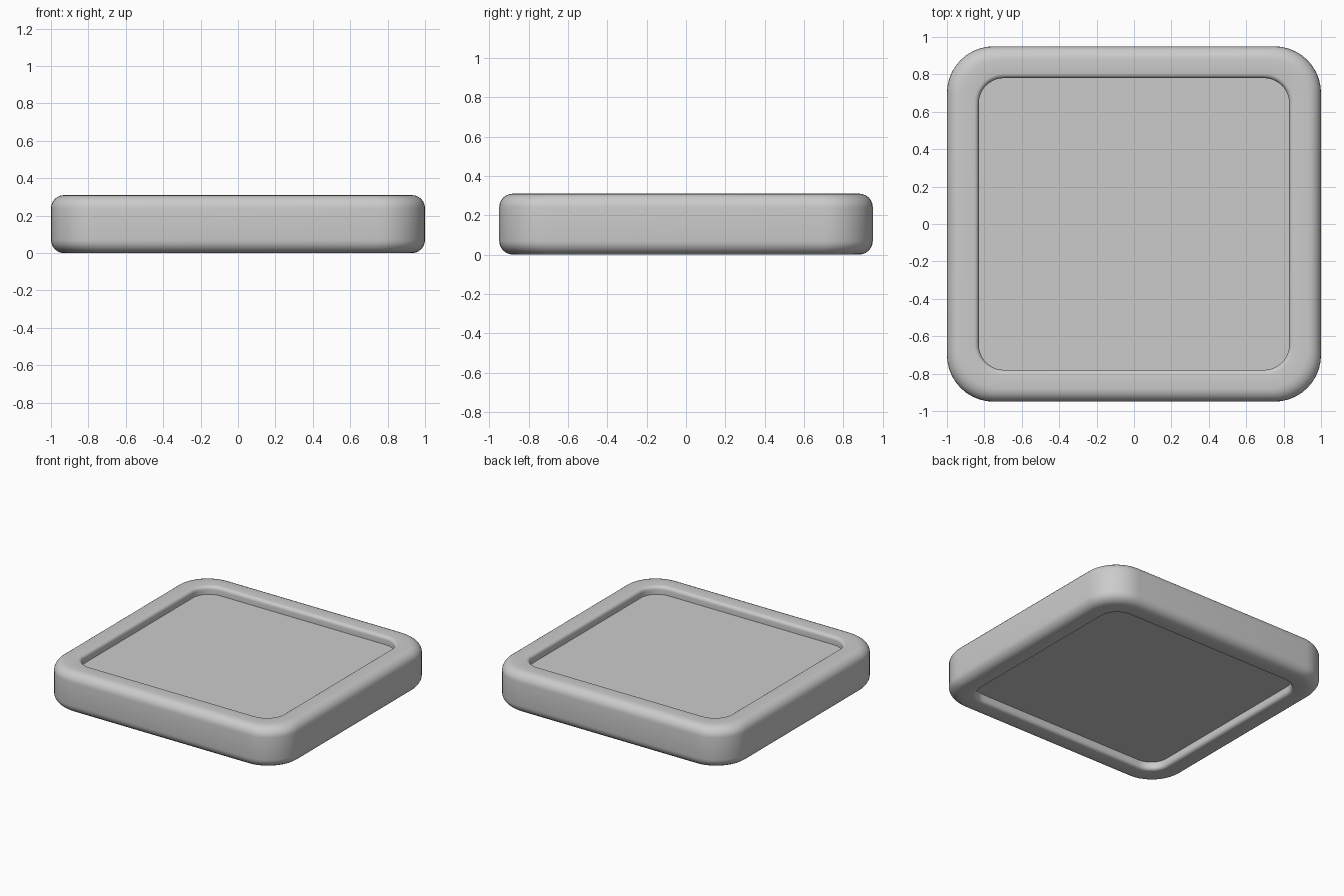
import bpy, bmesh, math

if "Cube" in bpy.data.objects:
    bpy.data.objects.remove(bpy.data.objects["Cube"])

H = 0.31       # total height
DEPTH = 0.06   # recess depth on both faces
SEG = 10       # segments per rounded corner


def ring(bm, inset, z, r):
    """Rounded rectangle loop, inset from the outer 2 x 1.9 outline."""
    hx, hy = 1.0 - inset - r, 0.95 - inset - r
    verts = []
    for k, (sx, sy) in enumerate(((1, 1), (-1, 1), (-1, -1), (1, -1))):
        for i in range(SEG + 1):
            a = math.pi / 2 * (k + i / SEG)
            verts.append(bm.verts.new((sx * hx + r * math.cos(a),
                                       sy * hy + r * math.sin(a), z)))
    return verts


def build(name, profile, cap, closed):
    """Loft rounded rectangles through (inset, z, corner radius) steps."""
    bm = bmesh.new()
    loops = [ring(bm, *p) for p in profile]
    pairs = list(zip(loops, loops[1:]))
    if closed:
        pairs.append((loops[-1], loops[0]))
    for a, b in pairs:
        n = len(a)
        for i in range(n):
            j = (i + 1) % n
            bm.faces.new((a[i], a[j], b[j], b[i]))
    if cap:
        bm.faces.new(loops[0])
        bm.faces.new(loops[-1])
    bmesh.ops.recalc_face_normals(bm, faces=bm.faces)
    me = bpy.data.meshes.new(name)
    bm.to_mesh(me)
    bm.free()
    ob = bpy.data.objects.new(name, me)
    bpy.context.collection.objects.link(ob)
    bpy.ops.object.select_all(action='DESELECT')
    ob.select_set(True)
    bpy.context.view_layer.objects.active = ob
    bpy.ops.object.shade_smooth_by_angle(angle=math.radians(35))
    return ob


# Upper half of the rim: rounded outer edge, flat top, softened inner edge
R, r, wall = 0.07, 0.025, 0.17
upper = []
for i in range(7):
    a = math.pi / 2 * i / 6
    upper.append((R * (1 - math.cos(a)), H - R + R * math.sin(a),
                  0.25 - 0.5 * R * (1 - math.cos(a))))
for i in range(5):
    a = math.pi / 2 * i / 4
    upper.append((wall - r + r * math.sin(a), H - r + r * math.cos(a),
                  0.16 - r * math.sin(a)))

# Whole body: both rims with a recessed flat panel on each face
upper.append((wall, H - DEPTH, 0.135))
lower = [(d, H - z, c) for d, z, c in reversed(upper)]
build("tray_body", lower + upper, cap=True, closed=False)
